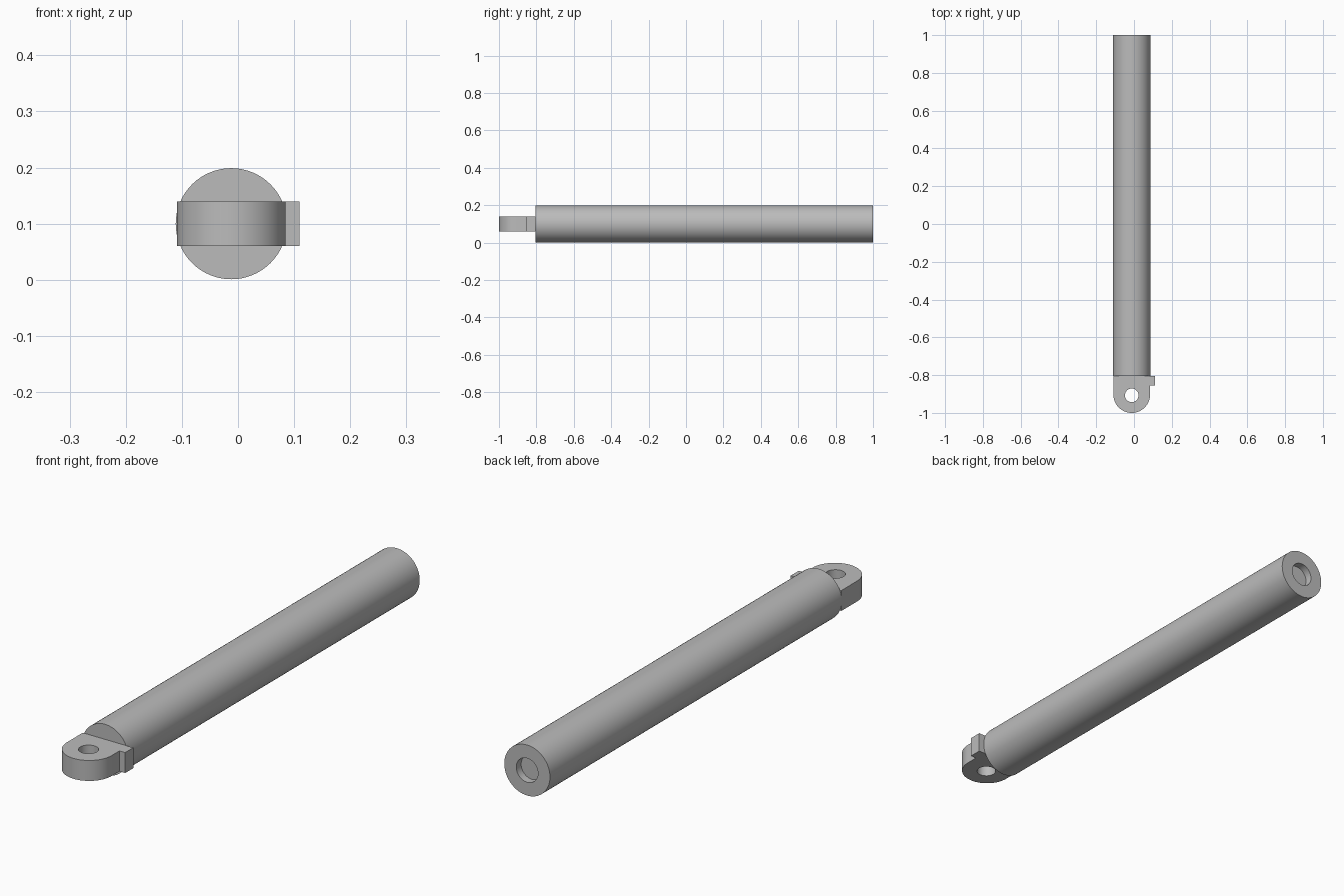
import bpy, bmesh, math
from mathutils import Matrix, Vector

cube = bpy.data.objects.get("Cube")
if cube:
    bpy.data.objects.remove(cube, do_unlink=True)

# Single grey finish
grey = bpy.data.materials.new("machined grey")
grey.use_nodes = True
COLOUR = (0.5, 0.5, 0.5, 1)
grey.diffuse_color = COLOUR
grey.node_tree.nodes["Principled BSDF"].inputs["Base Color"].default_value = COLOUR

CX, CZ = -0.012, 0.1      # shaft axis
JOIN = -0.805             # where the eye lug meets the shaft
SEG = 64


def finish(name, bm):
    bmesh.ops.recalc_face_normals(bm, faces=bm.faces)
    mesh = bpy.data.meshes.new(name)
    bm.to_mesh(mesh)
    bm.free()
    obj = bpy.data.objects.new(name, mesh)
    bpy.context.collection.objects.link(obj)
    mesh.materials.append(grey)
    bpy.ops.object.select_all(action='DESELECT')
    obj.select_set(True)
    bpy.context.view_layer.objects.active = obj
    return obj


def lathe(name, profile):
    """Spin (radius, y) points round the shaft axis."""
    bm = bmesh.new()
    verts = [bm.verts.new((CX + r, y, CZ)) for r, y in profile]
    edges = [bm.edges.new(pair) for pair in zip(verts, verts[1:])]
    bmesh.ops.spin(bm, geom=verts + edges, cent=(CX, 0, CZ), axis=(0, 1, 0),
                   angle=math.tau, steps=SEG, use_duplicate=False)
    bmesh.ops.remove_doubles(bm, verts=bm.verts, dist=1e-5)
    return finish(name, bm)


def extrude_outline(name, outline, z0, z1):
    bm = bmesh.new()
    face = bm.faces.new([bm.verts.new((x, y, z0)) for x, y in outline])
    top = bmesh.ops.extrude_face_region(bm, geom=[face])["geom"]
    bmesh.ops.translate(bm, vec=(0, 0, z1 - z0),
                        verts=[v for v in top if isinstance(v, bmesh.types.BMVert)])
    return finish(name, bm)


# Shaft with a shallow blind bore in the rear end
lathe("shaft", [(0, JOIN), (0.099, JOIN), (0.099, 1), (0.047, 1), (0.047, 0.97), (0, 0.97)])
bpy.ops.object.shade_smooth_by_angle(angle=math.radians(30))

# Rounded eye lug with a stop tab on its left side
R, EYE_Y = 0.097, -0.903
arc = [(CX + R * math.cos(a), EYE_Y + R * math.sin(a))
       for a in (math.pi * (1 + i / 32) for i in range(33))]
tab = [(CX + R, -0.855), (0.11, -0.855), (0.11, JOIN)]
lug = extrude_outline("eye_lug", arc + tab + [(CX - R, JOIN)], 0.06, 0.14)

# Pin hole through the lug
bm = bmesh.new()
bmesh.ops.create_cone(bm, cap_ends=True, segments=48, radius1=0.036, radius2=0.036, depth=0.3,
                      matrix=Matrix.Translation(Vector((CX, EYE_Y - 0.004, CZ))))
cutter = finish("pin_hole_cutter", bm)
cutter.hide_render = True
cut = lug.modifiers.new("pin hole", 'BOOLEAN')
cut.operation, cut.solver, cut.object = 'DIFFERENCE', 'EXACT', cutter
bpy.ops.object.select_all(action='DESELECT')
lug.select_set(True)
bpy.context.view_layer.objects.active = lug
bpy.ops.object.modifier_apply(modifier=cut.name)
bpy.data.objects.remove(cutter, do_unlink=True)
bpy.ops.object.shade_smooth_by_angle(angle=math.radians(30))
